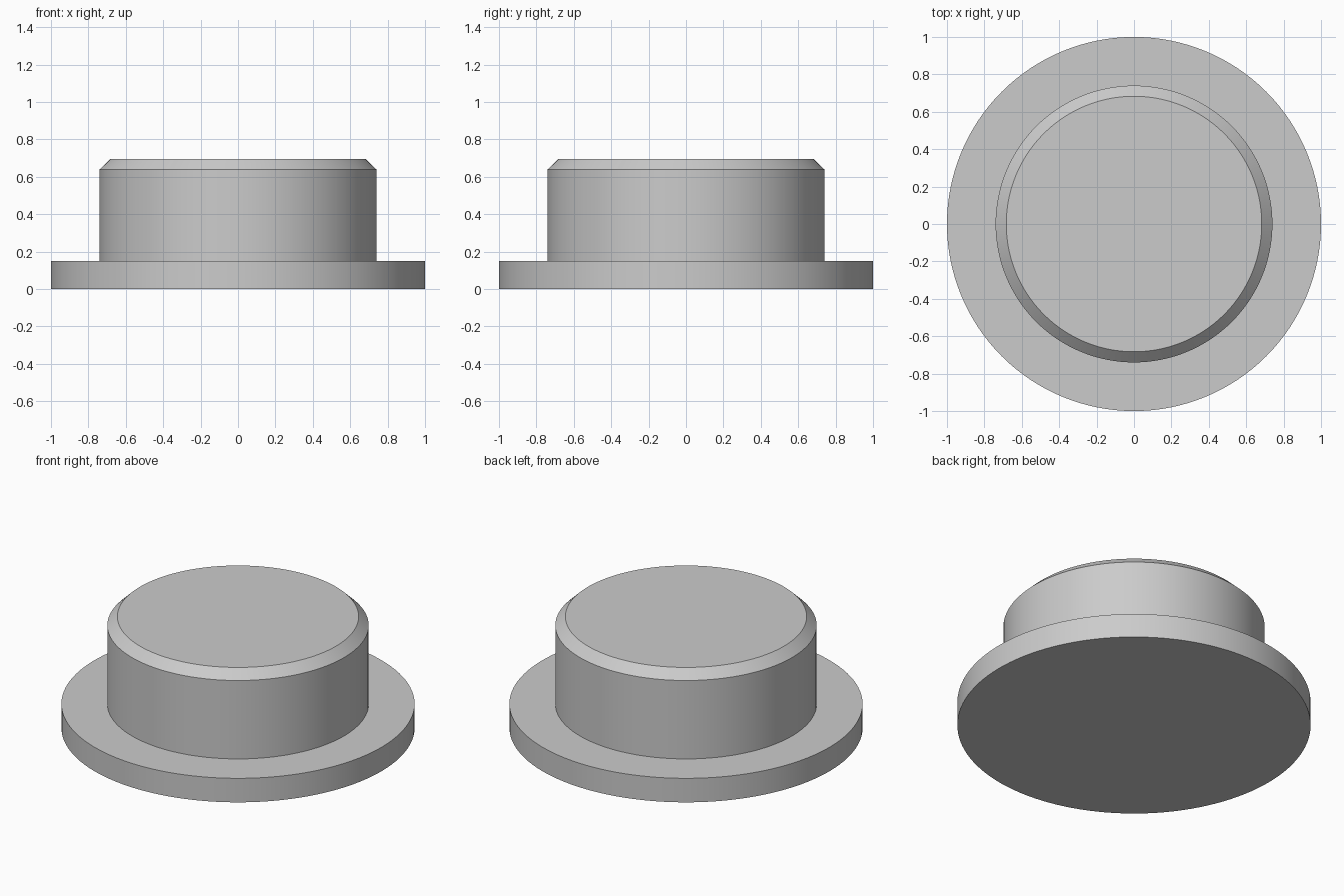
import bpy
import bmesh
import math

SEGMENTS = 128

cube = bpy.data.objects.get("Cube")
if cube:
    bpy.data.objects.remove(cube, do_unlink=True)

# Single plain grey
grey = bpy.data.materials.new("light_grey")
grey.use_nodes = True
colour = (0.6, 0.6, 0.6, 1.0)
grey.diffuse_color = colour
grey.node_tree.nodes["Principled BSDF"].inputs["Base Color"].default_value = colour


def lathe(name, profile):
    """Closed solid turned about z from (radius, height) points, bottom to top."""
    bm = bmesh.new()
    rings = []
    for radius, height in profile:
        ring = []
        for i in range(SEGMENTS):
            a = math.tau * i / SEGMENTS
            ring.append(bm.verts.new((radius * math.cos(a), radius * math.sin(a), height)))
        rings.append(ring)
    for low, high in zip(rings, rings[1:]):
        for i in range(SEGMENTS):
            j = (i + 1) % SEGMENTS
            bm.faces.new((low[i], low[j], high[j], high[i]))
    bm.faces.new(rings[0][::-1])
    bm.faces.new(rings[-1])
    mesh = bpy.data.meshes.new(name)
    bm.to_mesh(mesh)
    bm.free()
    mesh.materials.append(grey)
    obj = bpy.data.objects.new(name, mesh)
    bpy.context.collection.objects.link(obj)
    bpy.ops.object.select_all(action="DESELECT")
    obj.select_set(True)
    bpy.context.view_layer.objects.active = obj
    bpy.ops.object.shade_smooth_by_angle(angle=math.radians(30))
    return obj


# Wide flange stepping in to a plug with a chamfered rim
lathe("flanged_plug", [
    (1.0, 0.0),
    (1.0, 0.15),
    (0.74, 0.15),
    (0.74, 0.64),
    (0.683, 0.695),
])
